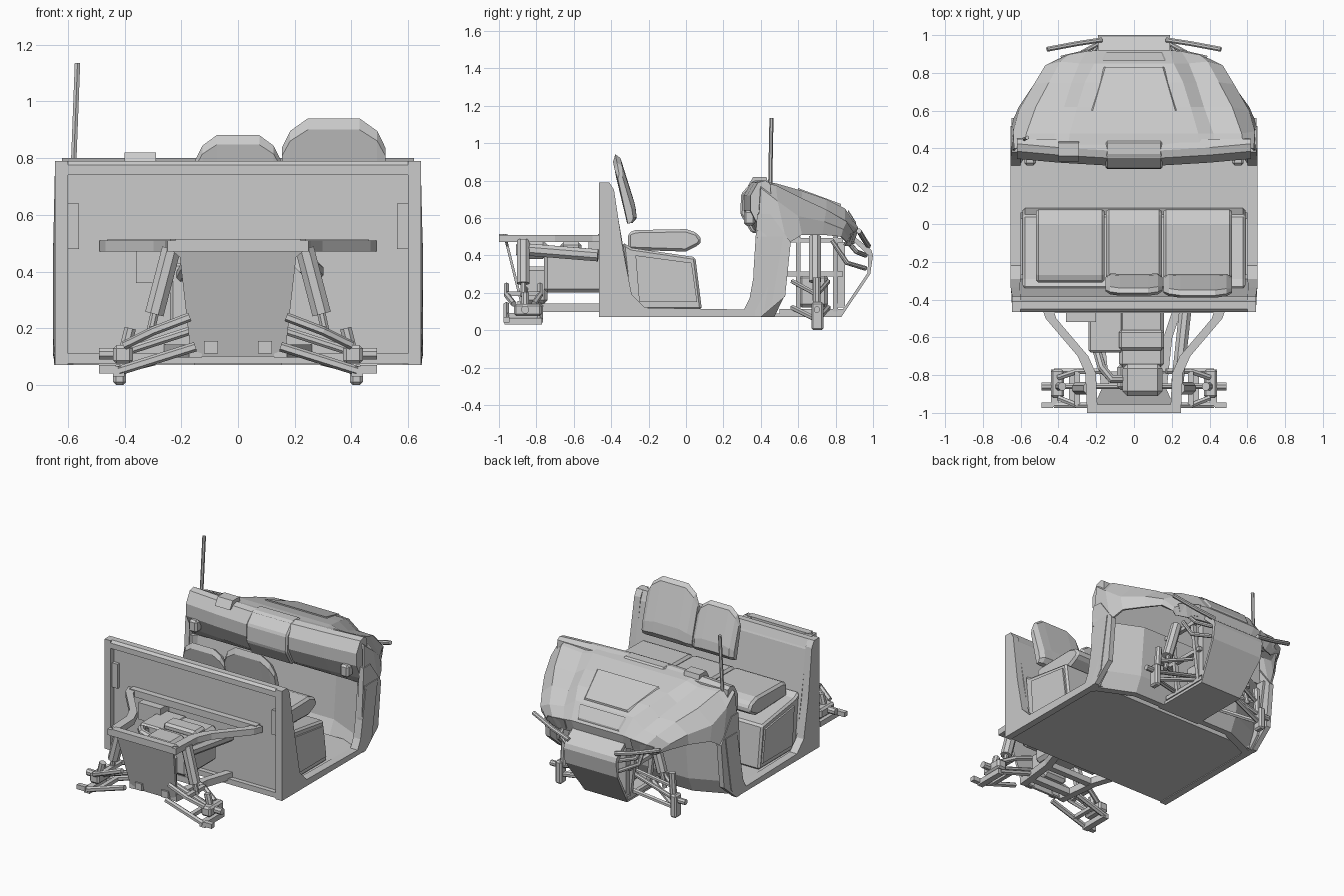
import bpy, bmesh
from mathutils import Vector


def make(name, verts, faces, mirror=False, bevel=0, solid=0):
    me = bpy.data.meshes.new(name)
    me.from_pydata([tuple(v) for v in verts], [], faces)
    bm = bmesh.new()
    bm.from_mesh(me)
    bmesh.ops.recalc_face_normals(bm, faces=bm.faces)
    bm.to_mesh(me)
    bm.free()
    ob = bpy.data.objects.new(name, me)
    bpy.context.collection.objects.link(ob)
    if mirror:
        ob.modifiers.new("Mirror", 'MIRROR')
    if solid:
        m = ob.modifiers.new("Shell", 'SOLIDIFY')
        m.thickness, m.offset = solid, -1
    if bevel:
        m = ob.modifiers.new("Bevel", 'BEVEL')
        m.width, m.segments, m.limit_method = bevel, 1, 'ANGLE'
    return ob


def loft(name, rings, **kw):
    n = len(rings[0])
    faces = [[i * n + j, i * n + (j + 1) % n, (i + 1) * n + (j + 1) % n, (i + 1) * n + j]
             for i in range(len(rings) - 1) for j in range(n)]
    faces += [list(range(n)), list(range((len(rings) - 1) * n, len(rings) * n))]
    return make(name, [p for r in rings for p in r], faces, **kw)


def side_prism(name, prof, x0, x1, **kw):
    return loft(name, [[(x, y, z) for y, z in prof] for x in (x0, x1)], **kw)


def box(name, x, y, z, **kw):
    return side_prism(name, [(y[0], z[0]), (y[1], z[0]), (y[1], z[1]), (y[0], z[1])], *x, **kw)


def tube(name, pts, r, sides=8, **kw):
    from math import cos, sin, tau
    pts = [Vector(p) for p in pts]
    rings = []
    for i, p in enumerate(pts):
        d = (pts[min(i + 1, len(pts) - 1)] - pts[max(i - 1, 0)]).normalized()
        u = d.cross((0, 0, 1) if abs(d.z) < .9 else (0, 1, 0)).normalized()
        v = d.cross(u)
        rings.append([p + r * (u * cos(tau * (k + .5) / sides) + v * sin(tau * (k + .5) / sides))
                      for k in range(sides)])
    return loft(name, rings, **kw)


# Tub: door-opening side frames, floor, rear wall with recessed back
frame = [(-.465, .79), (-.41, .79), (-.385, .75), (-.335, .42), (-.29, .19), (-.22, .12), (.31, .11),
         (.34, .17), (.40, .50), (.52, .50), (.46, .14), (.39, .07), (-.465, .07)]
loft("side_frame", [[(x + (.008 if .1 < z < .6 else 0) * (x > .62), y, z) for y, z in frame]
                    for x in (.60, .645)], mirror=True)
box("floor", (-.61, .61), (-.46, .39), (.075, .11))
side_prism("rear_wall", [(-.43, .76), (-.40, .76), (-.385, .73), (-.31, .30), (-.29, .09), (-.43, .09)], -.605, .605)
side_prism("rear_wall_rim", [(-.465, .74), (-.465, .775), (-.45, .79), (-.41, .79), (-.39, .74)], -.605, .605)
box("rear_vent", (.56, .60), (-.45, -.42), (.48, .64), mirror=True)
box("rear_shelf", (-.46, .46), (-.47, -.42), (.47, .515))

# Seat base, cushions and two backrests
side_prism("seat_base", [(-.34, .47), (-.29, .44), (.05, .39), (.085, .11), (-.30, .11)], -.59, .59, bevel=.012)
side_prism("seat_side_panel", [(-.27, .40), (.03, .36), (.06, .15), (-.25, .15)], .58, .60, mirror=True)
cushion = [(-.31, .43), (-.31, .52), (-.27, .535), (.0, .54), (.06, .52), (.085, .48), (.07, .455), (.0, .42)]
for nm, a, b in (("left", -.52, -.155), ("middle", -.148, .148), ("right", .155, .52)):
    side_prism(nm + "_seat_cushion", cushion, a, b, bevel=.02)
back = [(-.378, .94), (-.35, .92), (-.275, .68), (-.265, .61), (-.285, .575), (-.315, .57), (-.335, .66), (-.39, .90)]


def backrest(name, a, b, top):
    rings = []
    w = b - a
    for t, k in ((0, .72), (.08, .88), (.25, 1), (.75, 1), (.92, .88), (1, .72)):
        k *= top
        thin = .6 if t in (0, 1) else 1
        rings.append([(a + w * t, (-.305 - .2 * (z - .57) * k) + (y + .305 + .2 * (z - .57)) * thin,
                       .57 + (z - .57) * k) for y, z in back])
    loft(name, rings)


backrest("right_backrest", .155, .52, 1)
backrest("middle_backrest", -.15, .15, .84)

# Hood shell: rows run rear to nose, columns panel edge to lower fender edge
hood = [
    [(.35, .40, .795), (.42, .40, .79), (.58, .40, .79), (.635, .40, .76), (.652, .38, .48)],
    [(.34, .48, .785), (.42, .48, .765), (.57, .48, .775), (.64, .49, .69), (.645, .54, .46)],
    [(.30, .62, .745), (.37, .62, .70), (.52, .62, .705), (.61, .60, .61), (.61, .62, .51)],
    [(.26, .75, .70), (.33, .75, .645), (.45, .75, .645), (.53, .74, .58), (.53, .73, .51)],
    [(.21, .85, .65), (.29, .85, .59), (.39, .86, .58), (.47, .84, .54), (.47, .83, .50)],
    [(.19, .92, .55), (.25, .915, .54), (.34, .90, .52), (.41, .87, .49), (.41, .86, .47)],
    [(.17, .90, .46), (.22, .89, .46), (.31, .88, .45), (.37, .86, .45), (.38, .85, .45)]]
grid = [[(-x, y, z) for x, y, z in reversed(r)] + r for r in hood]
make("hood", [p for r in grid for p in r],
     [[i * 10 + j, i * 10 + j + 1, i * 10 + j + 11, i * 10 + j + 10] for i in range(6) for j in range(9)], solid=.012)


def slab(name, y0, y1, w0, w1, z0, z1, t):
    lo = [(-w0, y0, z0), (w0, y0, z0), (w1, y1, z1), (-w1, y1, z1)]
    loft(name, [lo, [(x * .95, y, z + t) for x, y, z in lo]])


slab("hood_raised_panel", .60, .83, .23, .16, .747, .662, .012)
slab("nose_panel", .865, .91, .17, .15, .633, .565, .012)
# Headlights
make("headlight", [(.24, .925, .545), (.39, .89, .515), (.36, .87, .465), (.24, .90, .475),
                   (.24, .88, .53), (.38, .86, .51), (.36, .85, .47), (.24, .87, .48)],
     [(0, 1, 2, 3), (4, 7, 6, 5), (0, 4, 5, 1), (1, 5, 6, 2), (2, 6, 7, 3), (3, 7, 4, 0)], mirror=True)

# Dashboard, swept back at the sides
dash = [(.45, .785), (.38, .80), (.34, .79), (.30, .72), (.30, .64), (.35, .54), (.41, .50), (.47, .50)]
loft("dashboard", [[(x, y + s * (y < .4), z) for y, z in dash]
                   for x, s in ((-.62, .045), (-.4, .025), (-.15, .01), (.15, .01), (.4, .025), (.62, .045))])
side_prism("center_console", [(.44, .80), (.36, .80), (.295, .73), (.29, .62), (.35, .52), (.44, .52)], -.15, .15, bevel=.01)
side_prism("instrument_pod", [(.36, .82), (.43, .82), (.44, .78), (.33, .77)], -.40, -.29)
box("dash_vent", (.52, .58), (.31, .37), (.56, .64), bevel=.012, mirror=True)

# Firewall and footwell: half plan swept upwards
wall = []
for z, s in ((.07, -.06), (.17, 0), (.50, .04)):
    plan = [(0, .52), (.38, .52), (.63, .41), (.645, .35), (.60, .35), (.58, .38), (.36, .48), (0, .48)]
    wall.append([(x, y + s * .8, z) for x, y in plan])
loft("firewall", wall, mirror=True)
# Outer fender skirt in front of the door opening
side_prism("fender_skirt", [(.37, .07), (.40, .07), (.53, .18), (.56, .47), (.45, .62), (.38, .62), (.36, .3)],
           .615, .648, mirror=True)

# Front skid plate and bumper bars
skid = [(.90, .50), (.99, .43), (1.0, .40), (.985, .30), (.83, .07), (.815, .075), (.97, .305), (.975, .40), (.89, .48)]
loft("front_skid_plate", [[(s * (.155 + .035 * min(1, (z - .07) / .23)), y, z) for y, z in skid] for s in (-1, 1)])
tube("bumper_arm", [(.17, .975, .45), (.30, .955, .48), (.46, .925, .53)], .014, mirror=True)
tube("bumper_brace", [(.18, .96, .40), (.27, .91, .42), (.29, .86, .48)], .013, mirror=True)
tube("bumper_strut", [(.18, .96, .33), (.26, .86, .36), (.26, .78, .48)], .013, mirror=True)

# Front chassis
for z, w in ((.10, .15), (.30, .17), (.48, .2)):
    tube("front_chassis_rail", [(w, .50, z), (w, .84, z)], .018, 4, mirror=True)
for y in (.60, .80):
    tube("front_chassis_post", [(.15, y, .10), (.20, y, .50)], .018, 4, mirror=True)
box("front_belly_plate", (-.155, .155), (.42, .83), (.07, .09))
box("radiator", (-.16, .16), (.80, .85), (.12, .47))
box("front_gearbox", (-.09, .09), (.60, .76), (.12, .30), bevel=.02)

# Front suspension
box("front_hub", (.395, .44), (.67, .735), (.0, .15), bevel=.01, mirror=True)
tube("front_upright", [(.40, .70, .12), (.39, .70, .28)], .022, mirror=True)
tube("front_stub_axle", [(.42, .70, .11), (.49, .70, .11)], .018, mirror=True)
tube("front_axle", [(.08, .69, .20), (.41, .70, .11)], .014, mirror=True)
tube("front_shock", [(.24, .69, .50), (.31, .69, .26)], .034, mirror=True)
tube("front_shock_rod", [(.30, .69, .28), (.33, .69, .16)], .015, mirror=True)
for y in (.57, .76):
    tube("front_lower_arm", [(.15, y, .12), (.41, .70, .055)], .015, 6, mirror=True)
    tube("front_upper_arm", [(.17, y, .26), (.39, .70, .19)], .013, 6, mirror=True)

# Rear frame rails: bowed in towards the tail
path = [(.46, -.44), (.44, -.50), (.27, -.70), (.23, -.79), (.22, -1.0)]
loft("rear_frame_rail", [[(x - .028, y, .47), (x + .028, y, .47), (x + .028, y, .51), (x - .028, y, .51)]
                         for x, y in path], mirror=True)
box("rear_crossbar", (-.22, .22), (-1.0, -.955), (.47, .515))
plate = [(-.24, .515), (.24, .515), (.24, .48), (.205, .45), (.165, .10), (-.165, .10), (-.205, .45), (-.24, .48)]
loft("rear_plate", [[(x, -.875 - .1 * (z - .1) / .4 + d, z) for x, z in plate] for d in (0, .015)])
box("tail_block", (.07, .12), (-.90, -.86), (.11, .155), mirror=True)
tube("lower_rear_rail", [(.24, -.42, .12), (.18, -.60, .12), (.15, -.88, .12)], .032, 4, mirror=True)
for y in (-.62, -.80):
    box("lower_rear_crossmember", (-.17, .17), (y - .02, y + .02), (.10, .14))

# Engine bay
box("airbox", (-.24, -.06), (-.68, -.44), (.22, .43), bevel=.01)
box("intake_box", (-.36, -.20), (-.52, -.42), (.36, .47))
box("engine_block", (-.08, .16), (-.76, -.44), (.20, .43), bevel=.02)
box("engine_head", (-.08, .16), (-.67, -.56), (.42, .47), bevel=.015)
box("rear_gearbox", (-.09, .09), (-.88, -.74), (.14, .34), bevel=.02)
box("muffler", (-.06, .15), (-.91, -.74), (.38, .48), bevel=.025)
tube("exhaust_pipe", [(-.20, -.66, .38), (-.17, -.76, .44), (-.12, -.82, .45), (-.04, -.82, .43)], .024)
tube("intake_canister", [(.27, -.47, .40), (.23, -.84, .43)], .035)

# Rear suspension
box("rear_hub", (.37, .44), (-.92, -.77), (.075, .14), bevel=.012, mirror=True)
tube("rear_stub_axle", [(.42, -.86, .11), (.49, -.86, .11)], .022, mirror=True)
box("rear_hub_foot", (.40, .44), (-.97, -.77), (.03, .065), mirror=True)
box("rear_hub_end", (.43, .49), (-.975, -.945), (.04, .07), mirror=True)
tube("rear_upright", [(.40, -.86, .12), (.38, -.86, .20)], .022, mirror=True)
tube("rear_axle", [(.08, -.86, .22), (.42, -.86, .11)], .016, mirror=True)
for y in (-.96, -.78):
    tube("rear_lower_arm", [(.15, y, .135), (.42, y, .05)], .017, 6, mirror=True)
    tube("rear_upper_arm", [(.17, y, .24), (.30, y, .19), (.40, y * .6 - .345, .14)], .016, 6, mirror=True)
for x, z in ((.30, .195), (.33, .08)):
    box("rear_arm_brace", (x - .014, x + .014), (-.96, -.78), (z - .012, z + .012), mirror=True)
tube("rear_shock", [(.235, -.87, .48), (.295, -.87, .25)], .036, mirror=True)
tube("rear_shock_rod", [(.29, -.87, .27), (.31, -.87, .18)], .016, mirror=True)

# Antenna
tube("antenna", [(-.58, .45, .77), (-.566, .457, 1.135)], .011, 6)
